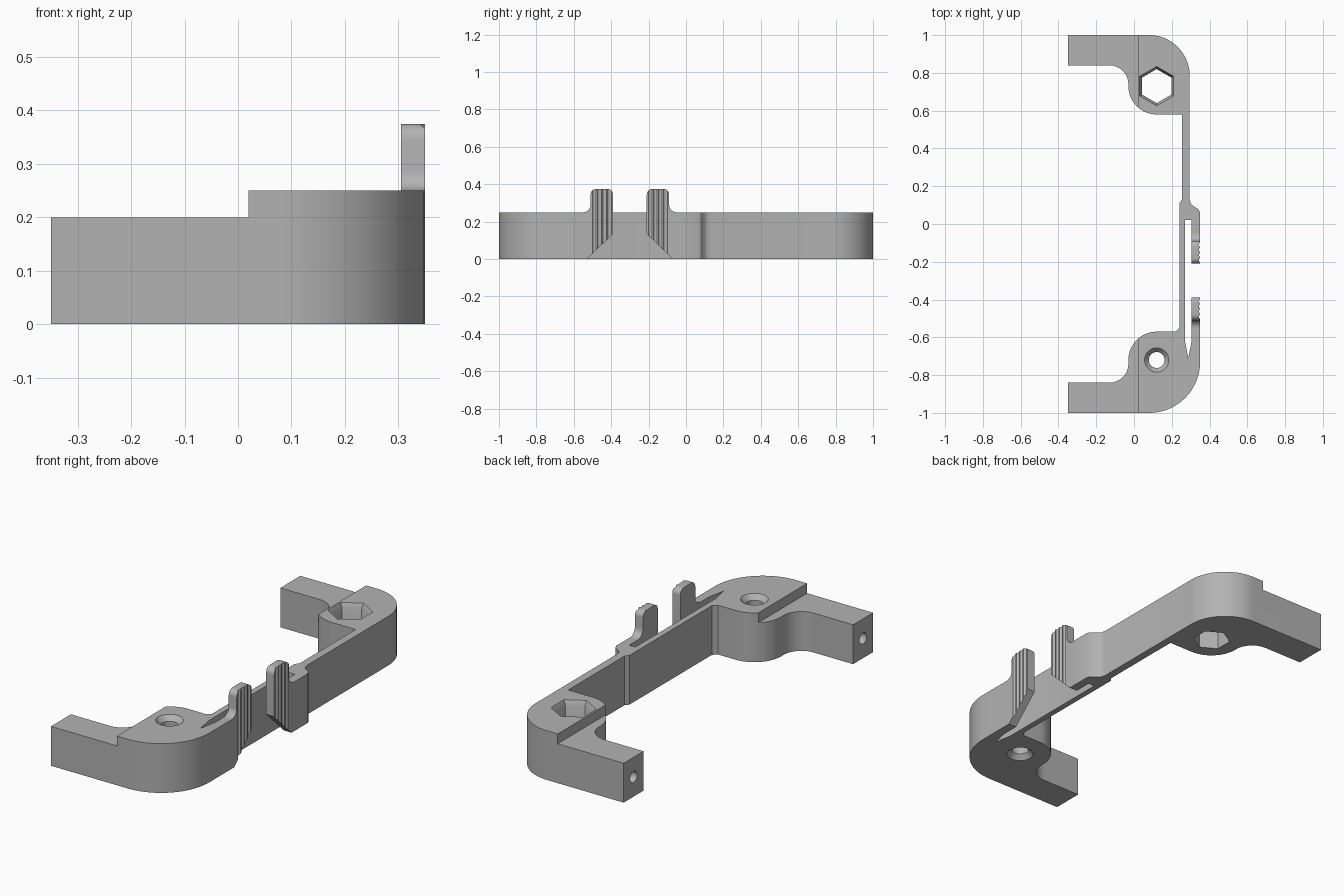
import bpy, bmesh
from math import sin, cos, radians, pi
from mathutils import Vector

if "Cube" in bpy.data.objects:
    bpy.data.objects.remove(bpy.data.objects["Cube"], do_unlink=True)

grey = bpy.data.materials.new("plain grey")
grey.use_nodes = True
grey.diffuse_color = (0.45, 0.45, 0.45, 1)
grey.node_tree.nodes["Principled BSDF"].inputs["Base Color"].default_value = (0.45, 0.45, 0.45, 1)

TOP, STEP, MID = 0.25, 0.20, -0.30


def arc(cx, cy, r, a, b, n=14):
    return [(cx + r * cos(radians(a + (b - a) * i / n)),
             cy + r * sin(radians(a + (b - a) * i / n))) for i in range(n + 1)]


def loft(name, rings):
    """Solid through matching rings of points, capped at both ends."""
    bm = bmesh.new()
    loops = [[bm.verts.new(p) for p in ring] for ring in rings]
    bm.faces.new(loops[0])
    bm.faces.new(loops[-1])
    n = len(loops[0])
    for low, high in zip(loops, loops[1:]):
        for i in range(n):
            j = (i + 1) % n
            bm.faces.new((low[i], low[j], high[j], high[i]))
    bmesh.ops.recalc_face_normals(bm, faces=bm.faces)
    mesh = bpy.data.meshes.new(name)
    bm.to_mesh(mesh)
    bm.free()
    mesh.materials.append(grey)
    ob = bpy.data.objects.new(name, mesh)
    bpy.context.collection.objects.link(ob)
    return ob


def plate(name, outline, lo, hi, axis="z"):
    """Extrude an outline along z (outline is x, y) or along x (outline is y, z)."""
    place = (lambda p, h: (p[0], p[1], h)) if axis == "z" else (lambda p, h: (h, p[0], p[1]))
    return loft(name, [[place(p, h) for p in outline] for h in (lo, hi)])


def bore(centre, axis, sides, steps, turn=0.0):
    """Stepped round or polygonal cutter; steps are (distance, radius)."""
    z = Vector(axis)
    u = z.orthogonal().normalized() if axis[0] else Vector((1, 0, 0))
    v = z.cross(u)
    angles = [turn + 2 * pi * i / sides for i in range(sides)]
    return loft("cutter", [[Vector(centre) + z * d + (u * cos(a) + v * sin(a)) * r
                            for a in angles] for d, r in steps])


def cut(ob, cutters):
    bpy.context.view_layer.objects.active = ob
    for c in cutters:
        c.hide_render = True
        m = ob.modifiers.new("cut", "BOOLEAN")
        m.operation, m.solver, m.object = "DIFFERENCE", "EXACT", c
        bpy.ops.object.modifier_apply(modifier=m.name)
        bpy.data.objects.remove(c, do_unlink=True)


def smooth(ob):
    bpy.ops.object.select_all(action="DESELECT")
    ob.select_set(True)
    bpy.context.view_layer.objects.active = ob
    bpy.ops.object.shade_smooth_by_angle(angle=radians(28))


# Frame: plan outline, anticlockwise from the front arm's end
outline = [(-0.35, -1)]
outline += arc(0.08, -0.73, 0.27, -90, 0, 24)              # front outer corner
outline += [(0.35, -0.56), (0.305, -0.56), (0.305, -0.62), (0.287, -0.71),
            (0.27, -0.62), (0.27, 0.02), (0.305, 0.02)]    # slot behind the clips
outline += [(0.305, -0.04), (0.35, -0.04), (0.35, 0.06), (0.342, 0.077),
            (0.31, 0.098), (0.3, 0.11), (0.295, 0.13)]     # shoulder
outline += arc(0.08, 0.785, 0.215, 0, 90, 24)              # back outer corner
outline += [(-0.35, 1), (-0.35, 0.84)]
outline += arc(-0.13, 0.74, 0.1, 90, 0)                    # back boss
outline += arc(0.12, 0.73, 0.15, 180, 270)
outline += [(0.255, 0.58), (0.255, 0.13), (0.24, 0.11), (0.24, -0.55), (0.22, -0.57)]
outline += arc(0.12, -0.72, 0.15, 90, 180)                 # front boss
outline += arc(-0.13, -0.74, 0.1, 0, -90)
outline += [(-0.35, -0.84)]
frame = plate("frame", outline, 0, TOP)

# Lowered arms, screw hole, hexagonal hole and bores in the arm ends
cutters = [plate("cutter", [(-0.5, -1.1), (0.02, -1.1), (0.02, 1.1), (-0.5, 1.1)], STEP, 0.4)]
cutters.append(bore((0.12, -0.72, 0), (0, 0, 1), 32,
                    [(-0.01, 0.073), (0.025, 0.042), (TOP - 0.025, 0.042), (TOP + 0.01, 0.073)]))
cutters.append(bore((0.12, 0.73, 0), (0, 0, 1), 6,
                    [(-0.01, 0.09), (TOP - 0.025, 0.09), (TOP + 0.01, 0.11)], pi / 2))
for y in (-0.92, 0.92):
    cutters.append(bore((-0.36, y, 0.1), (1, 0, 0), 24, [(0, 0.028), (0.3, 0.028)]))
cut(frame, cutters)
smooth(frame)

# Spring clips: side profile with slanted foot, rounded top and ribbed outer face
side = [(-0.56, 0), (-0.53, 0), (-0.39, 0.135)]
side += arc(-0.42, 0.345, 0.03, 0, 90, 8)
side += arc(-0.48, 0.345, 0.03, 90, 180, 8)
side += arc(-0.55, 0.29, 0.04, 0, -90, 8)
side += [(-0.56, TOP)]
for name, flip in (("front_clip", False), ("back_clip", True)):
    profile = [(2 * MID - y, z) for y, z in side] if flip else side
    clip = plate(name, profile, 0.305, 0.35, "x")
    grooves = []
    for i in range(4):
        y = -0.49 + 0.027 * i
        y = 2 * MID - y if flip else y
        grooves.append(bore((0.354, y, 0), (0, 0, 1), 12, [(-0.1, 0.011), (0.5, 0.011)]))
    cut(clip, grooves)
    smooth(clip)
